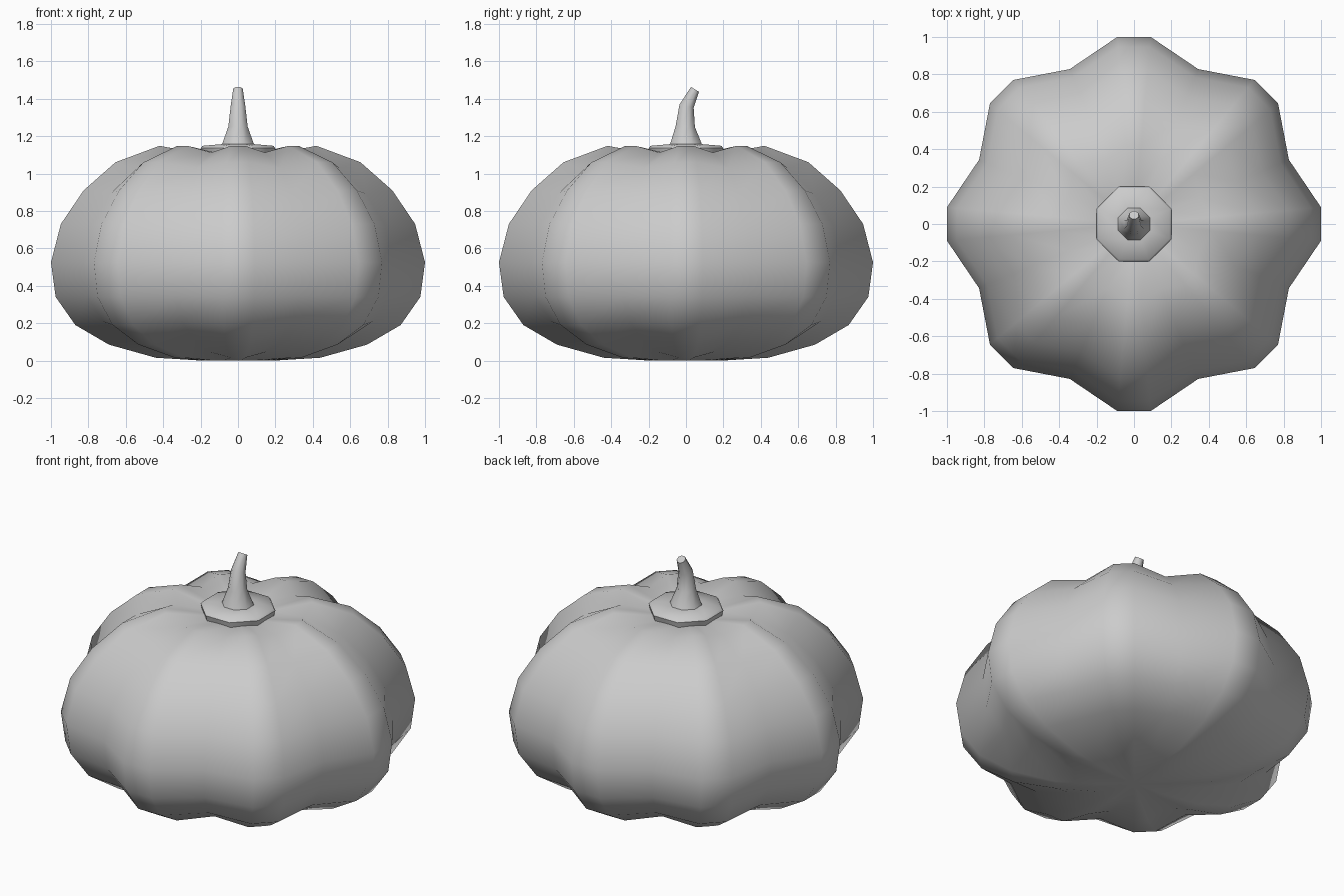
import bpy, bmesh
from math import cos, sin, pi, radians
from mathutils import Vector, Matrix

if "Cube" in bpy.data.objects:
    bpy.data.objects.remove(bpy.data.objects["Cube"])


def lofted(name, rings, start=None, end=None, smooth_angle=None):
    """Skin a stack of point rings, closing each end with a fan or an n-gon."""
    bm = bmesh.new()
    loops = [[bm.verts.new(p) for p in ring] for ring in rings]
    n = len(loops[0])
    for a, b in zip(loops, loops[1:]):
        for i in range(n):
            j = (i + 1) % n
            bm.faces.new((a[i], a[j], b[j], b[i]))
    for loop, tip in ((loops[0], start), (loops[-1], end)):
        if tip is None:
            bm.faces.new(loop)
        else:
            c = bm.verts.new(tip)
            for i in range(n):
                bm.faces.new((loop[i], loop[(i + 1) % n], c))
    bmesh.ops.recalc_face_normals(bm, faces=bm.faces)
    me = bpy.data.meshes.new(name)
    bm.to_mesh(me)
    bm.free()
    ob = bpy.data.objects.new(name, me)
    bpy.context.collection.objects.link(ob)
    bpy.ops.object.select_all(action='DESELECT')
    ob.select_set(True)
    bpy.context.view_layer.objects.active = ob
    if smooth_angle is None:
        bpy.ops.object.shade_smooth()
    else:
        bpy.ops.object.shade_smooth_by_angle(angle=radians(smooth_angle))
    return ob


# Ribbed body: crest radius, crest height, groove radius factor, groove height factor
profile = [(0.20, 0.0, 0.97, 1.0), (0.44, 0.015, 0.91, 0.94), (0.69, 0.085, 0.893, 0.94),
           (0.87, 0.19, 0.893, 0.95), (0.975, 0.34, 0.893, 0.97), (1.0, 0.525, 0.893, 1.0),
           (0.947, 0.73, 0.893, 0.97), (0.825, 0.91, 0.893, 0.95), (0.655, 1.06, 0.893, 0.94),
           (0.42, 1.148, 0.89, 0.94), (0.19, 1.105, 0.97, 0.99)]
MID, HALF = 0.55, radians(5.1)


def body_ring(r, z, fr, fz):
    pts = []
    for k in range(8):
        a = k * pi / 4
        for off, groove in ((-HALF, False), (HALF, False), (pi / 8, True)):
            rr = r / cos(HALF) * (fr if groove else 1)
            zz = MID + (z - MID) * (fz if groove else 1)
            pts.append((rr * cos(a + off), rr * sin(a + off), zz))
    return pts


lofted("pumpkin_body", [body_ring(*p) for p in profile], (0, 0, 0.005), (0, 0, 1.09))


# Octagonal stem cap and bent stem
def octagon(r, y, z, tilt=0):
    rot = Matrix.Rotation(-radians(tilt), 3, 'X')
    return [rot @ Vector((r * cos(a), r * sin(a), 0)) + Vector((0, y, z))
            for a in (pi / 8 + i * pi / 4 for i in range(8))]


stem = [(0.205, 0, 1.09, 0), (0.216, 0, 1.135, 0), (0.205, 0, 1.148, 0),
        (0.092, 0, 1.157, 0), (0.056, -0.004, 1.25, 2), (0.042, 0.003, 1.36, 12),
        (0.027, 0.048, 1.45, 32)]
lofted("stem", [octagon(*s) for s in stem], smooth_angle=50)
